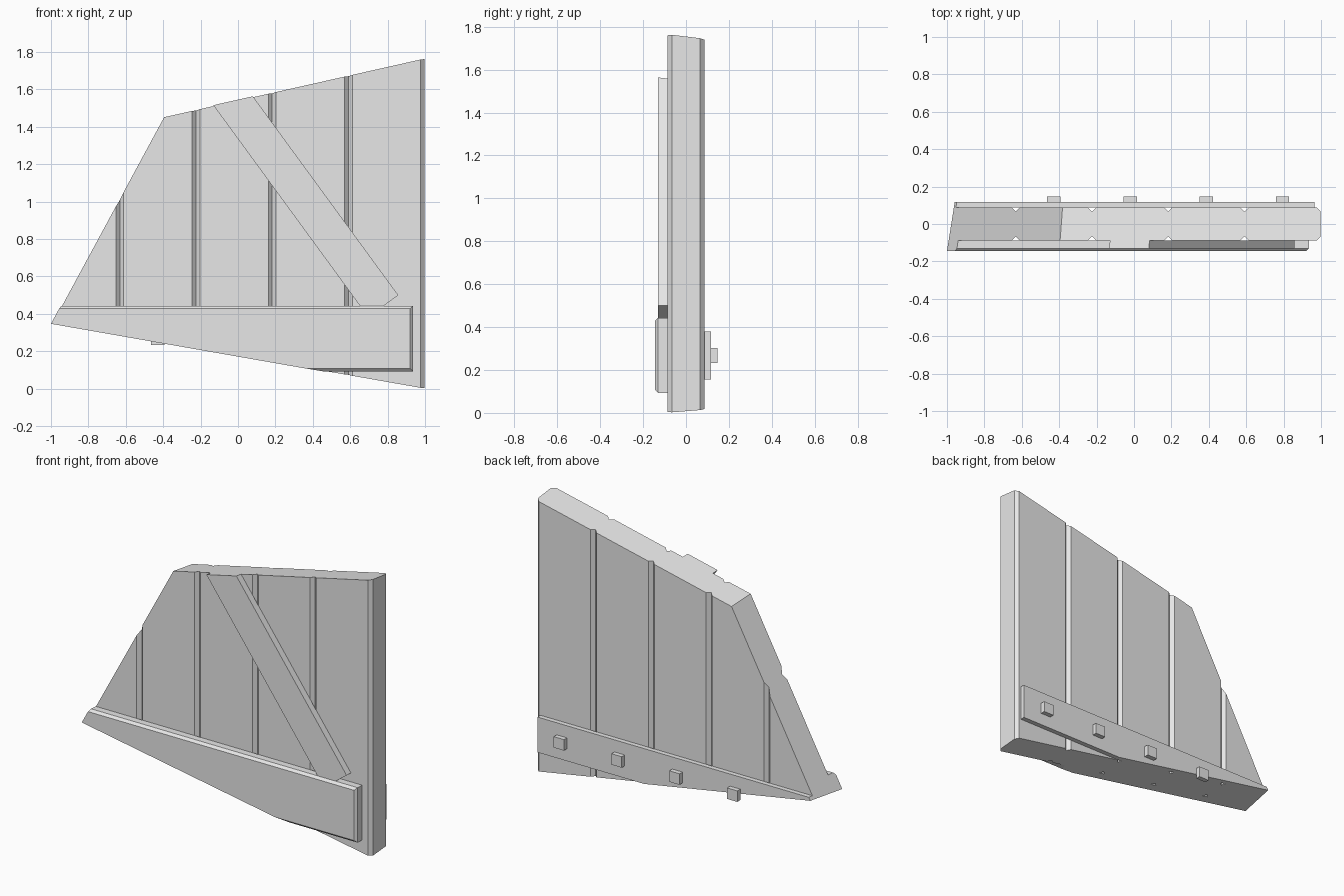
import bpy, bmesh
from mathutils import Vector

cube = bpy.data.objects.get("Cube")
if cube:
    bpy.data.objects.remove(cube, do_unlink=True)

grey = bpy.data.materials.new("plain_grey")
grey.use_nodes = True
grey.diffuse_color = (0.8, 0.8, 0.8, 1)
grey.node_tree.nodes["Principled BSDF"].inputs["Base Color"].default_value = (0.8, 0.8, 0.8, 1)

# Break planes: point on plane, outward normal (top, bottom, left)
TOP = ((-0.4, -0.085, 1.45), (-0.225, 0.12, 1))
BOTTOM = ((-1, -0.145, 0.347), (-0.1755, 0.08, -1))
LEFT = ((-1, -0.145, 0.347), (-1, 0.13, 0.541))


def prism(points, offset):
    """Extrude a closed planar outline along an offset."""
    bm = bmesh.new()
    face = bm.faces.new([bm.verts.new(p) for p in points])
    ext = bmesh.ops.extrude_face_region(bm, geom=[face], use_keep_orig=True)
    moved = [v for v in ext["geom"] if isinstance(v, bmesh.types.BMVert)]
    bmesh.ops.translate(bm, verts=moved, vec=offset)
    return bm


def box(x0, x1, y0, y1, z0, z1):
    return prism([(x0, y0, z0), (x1, y0, z0), (x1, y0, z1), (x0, y0, z1)], (0, y1 - y0, 0))


def finish(name, bm, cuts=()):
    """Break the part along the planes, close it and make an object."""
    for point, normal in cuts:
        geom = bm.verts[:] + bm.edges[:] + bm.faces[:]
        bmesh.ops.bisect_plane(bm, geom=geom, dist=1e-6, plane_co=point,
                               plane_no=Vector(normal).normalized(), clear_outer=True)
        rim = [e for e in bm.edges if e.is_boundary]
        if rim:
            bmesh.ops.holes_fill(bm, edges=rim, sides=0)
    bmesh.ops.recalc_face_normals(bm, faces=bm.faces[:])
    mesh = bpy.data.meshes.new(name)
    bm.to_mesh(mesh)
    bm.free()
    mesh.materials.append(grey)
    obj = bpy.data.objects.new(name, mesh)
    bpy.context.collection.objects.link(obj)


# Planked slab with V grooves on both faces and a chamfered right edge
EDGE, PITCH, HALF, C = 0.998, 0.4075, 0.087, 0.021
front = [(-1.2, -HALF)]
for i in range(4, 0, -1):
    x = EDGE - i * PITCH
    front += [(x - C, -HALF), (x, C - HALF), (x + C, -HALF)]
front += [(EDGE - C, -HALF), (EDGE, C - HALF)]
outline = front + [(x, -y) for x, y in reversed(front)]
slab = prism([(x, y, -0.3) for x, y in outline], (0, 0, 2.8))
finish("planked_panel", slab, (TOP, BOTTOM, LEFT))

# Front rail with chamfered front edges
rail = box(-1.3, 0.935, -0.145, -HALF, 0.093, 0.443)
rim = [e for e in rail.edges if all(v.co.y < -0.14 for v in e.verts)]
bmesh.ops.bevel(rail, geom=rim, offset=0.015, segments=1, affect='EDGES')
finish("front_rail", rail, (BOTTOM, LEFT))

# Diagonal brace, broken off at the top
along = Vector((0.59, 0, -0.807)).normalized()
across = Vector((-0.807, 0, -0.59)).normalized() * 0.199
end = Vector((0.857, -0.13, 0.5))
start = end - along * 1.8
brace = prism([start, end, end + across, start + across], (0, 0.13 - HALF, 0))
finish("diagonal_brace", brace, (TOP,))

# Back rail and its square bolts
finish("back_rail", box(-1.3, 0.965, HALF, 0.117, 0.155, 0.38), (BOTTOM, LEFT))
for i in range(4):
    x = 0.794 - i * PITCH
    finish(f"bolt_{i + 1}", box(x - 0.036, x + 0.036, 0.117, 0.147, 0.233, 0.303))
